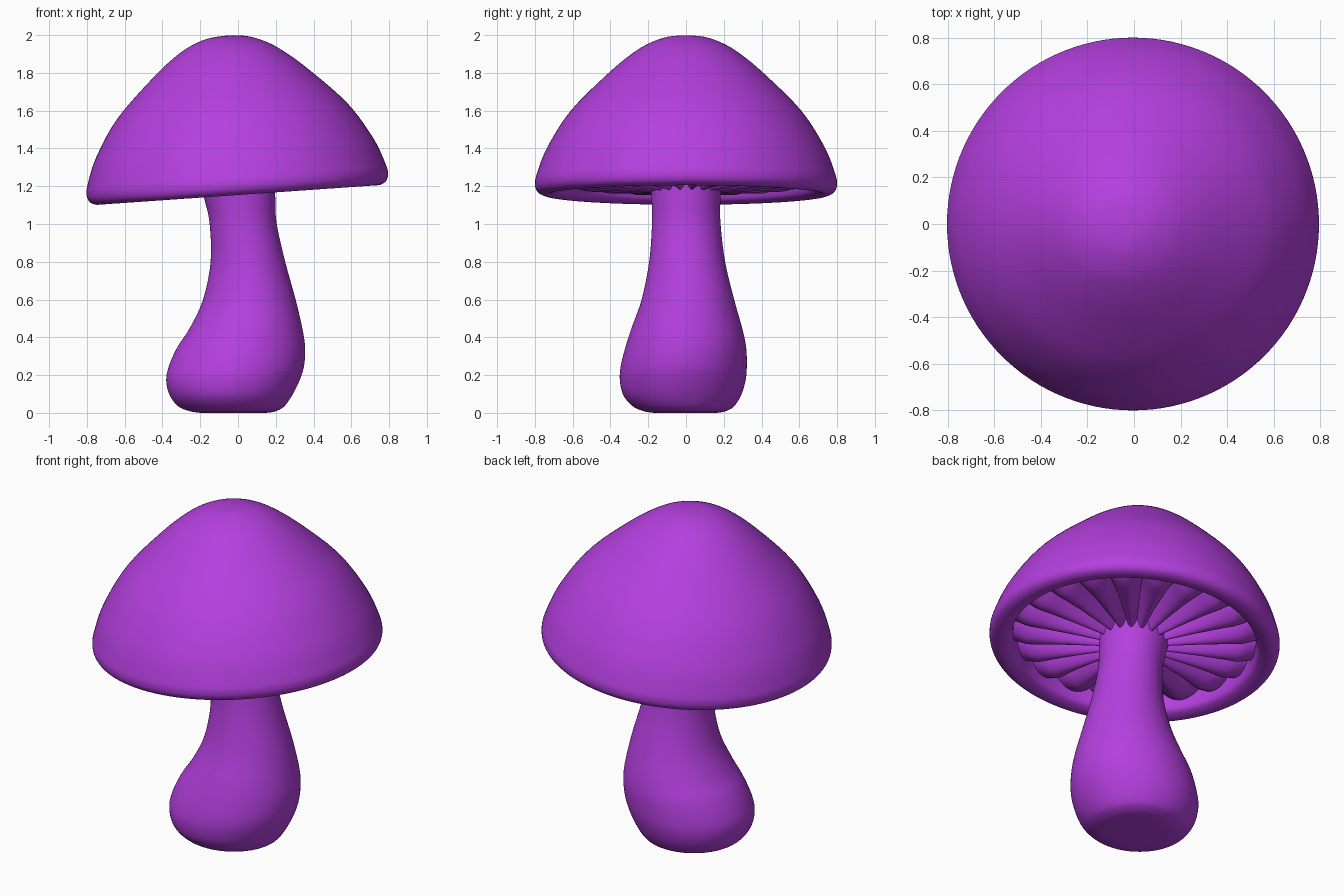
import bpy, bmesh, math
from mathutils import Matrix

if "Cube" in bpy.data.objects:
    bpy.data.objects.remove(bpy.data.objects["Cube"])

SEG = 120          # segments around the cap and stem
GILLS = 20         # ridges under the cap

purple = bpy.data.materials.new("purple")
purple.diffuse_color = (0.46, 0.05, 0.74, 1)
purple.use_nodes = True
purple.node_tree.nodes["Principled BSDF"].inputs["Base Color"].default_value = purple.diffuse_color


def spline(points, steps):
    """Smooth curve through a list of tuples (Catmull-Rom)."""
    pts = [points[0]] + points + [points[-1]]
    out = []
    for i in range(1, len(pts) - 2):
        for s in range(steps):
            t = s / steps
            out.append(tuple(
                0.5 * (2 * b + (c - a) * t + (2 * a - 5 * b + 4 * c - d) * t * t
                       + (3 * b - a - 3 * c + d) * t ** 3)
                for a, b, c, d in zip(*pts[i - 1:i + 3])))
    return out + [points[-1]]


def loft(name, rings, cap_first=False, cap_last=False, matrix=Matrix()):
    """Skin closed rings of points into a smooth object."""
    bm = bmesh.new()
    loops = [[bm.verts.new(p) for p in ring] for ring in rings]
    for a, b in zip(loops, loops[1:]):
        n = len(a)
        for i in range(n):
            bm.faces.new((a[i], a[(i + 1) % n], b[(i + 1) % n], b[i]))
    if cap_first:
        bm.faces.new(loops[0][::-1])
    if cap_last:
        bm.faces.new(loops[-1])
    bm.transform(matrix)
    mesh = bpy.data.meshes.new(name)
    bm.to_mesh(mesh)
    bm.free()
    mesh.materials.append(purple)
    obj = bpy.data.objects.new(name, mesh)
    bpy.context.collection.objects.link(obj)
    bpy.ops.object.select_all(action='DESELECT')
    obj.select_set(True)
    bpy.context.view_layer.objects.active = obj
    bpy.ops.object.shade_smooth_by_angle(angle=math.radians(50))
    return obj


ANGLES = [2 * math.pi * i / SEG for i in range(SEG)]

# Stem: leaning, bulbous at the foot (z, left, right, front, back)
stem_sections = [
    (0.005, -0.24, 0.19, -0.21, 0.20),
    (0.03, -0.31, 0.24, -0.275, 0.25),
    (0.09, -0.36, 0.285, -0.33, 0.29),
    (0.17, -0.38, 0.325, -0.35, 0.315),
    (0.25, -0.365, 0.35, -0.345, 0.322),
    (0.35, -0.32, 0.355, -0.32, 0.318),
    (0.45, -0.255, 0.34, -0.288, 0.297),
    (0.60, -0.185, 0.305, -0.235, 0.255),
    (0.80, -0.145, 0.25, -0.195, 0.207),
    (1.00, -0.15, 0.205, -0.18, 0.183),
    (1.12, -0.175, 0.198, -0.182, 0.182),
    (1.24, -0.21, 0.195, -0.19, 0.19),
]
stem_rings = []
for z, x0, x1, y0, y1 in spline(stem_sections, 5):
    stem_rings.append([((x0 + x1) / 2 + (x1 - x0) / 2 * math.cos(a),
                        (y0 + y1) / 2 + (y1 - y0) / 2 * math.sin(a), z)
                       for a in ANGLES])
# slightly dished sole
sole = [(x * 0.8 - 0.005, y * 0.8, 0.0) for x, y, z in stem_rings[0]]
loft("stem", [sole] + stem_rings, cap_first=True, cap_last=True)

# Cap and gills share one tilted frame
tilt = Matrix.Translation((0, 0, 1.155)) @ Matrix.Rotation(math.radians(-4), 4, 'Y')

# Cap: dome with a rounded rim turning under to an inner lip (radius, height)
cap_profile = [
    (0.67, 0.12), (0.672, 0.06), (0.685, 0.02), (0.72, 0.002), (0.755, 0.0),
    (0.787, 0.018), (0.80, 0.055), (0.79, 0.11), (0.735, 0.25), (0.61, 0.445),
    (0.41, 0.645), (0.28, 0.752), (0.19, 0.805), (0.10, 0.836), (0.003, 0.845),
]
loft("cap", [[(r * math.cos(a), r * math.sin(a), h) for a in ANGLES]
             for r, h in spline(cap_profile, 5)], cap_last=True, matrix=tilt)

# Gills: rounded radial ridges with sharp valleys between them
gill_angles = [2 * math.pi * i / (GILLS * 12) for i in range(GILLS * 12)]
gill_rings = []
for k in range(17):
    t = k / 16
    r = 0.13 + 0.545 * t
    ridge = 0.01 + 0.03 * t + 0.03 * max(0, t - 0.85) / 0.15
    depth = 0.05 + 0.03 * math.sin(math.pi * t)
    gill_rings.append([
        (r * math.cos(a), r * math.sin(a),
         ridge + depth * (1 - abs(math.sin(a * GILLS / 2)) ** 0.8))
        for a in gill_angles])
loft("gills", gill_rings[::-1], matrix=tilt)
